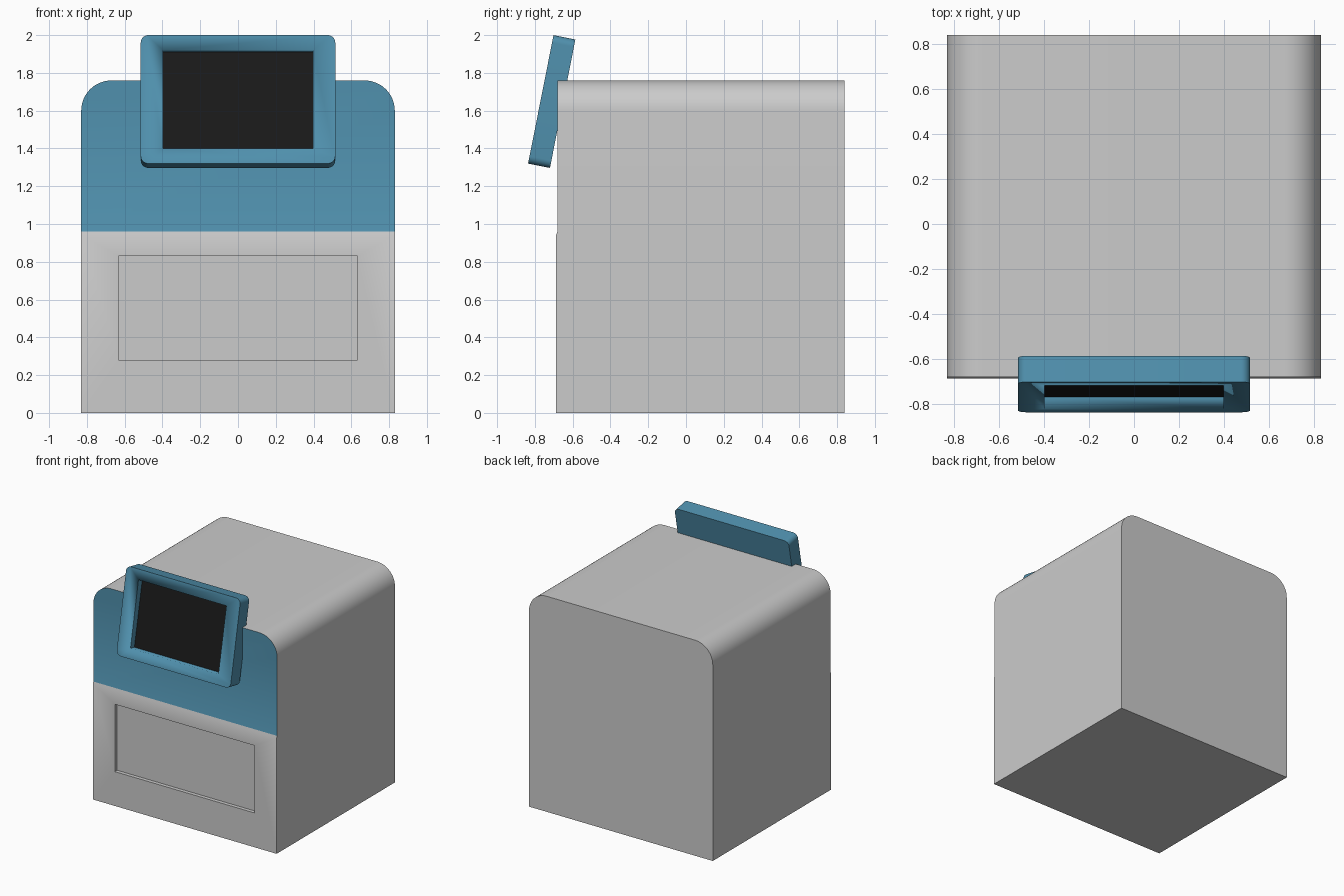
import bpy, bmesh, math

if "Cube" in bpy.data.objects:
    bpy.data.objects.remove(bpy.data.objects["Cube"])

def material(name, rgb):
    m = bpy.data.materials.new(name)
    m.diffuse_color = (*rgb, 1)
    m.use_nodes = True
    m.node_tree.nodes["Principled BSDF"].inputs["Base Color"].default_value = m.diffuse_color
    return m

def rounded(x, z0, z1, r_bottom, r_top, n):
    """Outline in the xz plane, counter-clockwise seen from the front."""
    pts = []
    for sx, z, sz, r, a0 in ((1, z0, 1, r_bottom, -90), (1, z1, -1, r_top, 0),
                             (-1, z1, -1, r_top, 90), (-1, z0, 1, r_bottom, 180)):
        for i in range(n + 1 if r else 1):
            a = math.radians(a0 + 90 * i / n)
            pts.append((sx * (x - r) + r * math.cos(a), z + sz * r + r * math.sin(a)))
    return pts

def prism(pts, y0, y1):
    bm = bmesh.new()
    front = [bm.verts.new((x, y0, z)) for x, z in pts]
    back = [bm.verts.new((x, y1, z)) for x, z in pts]
    bm.faces.new(front)
    bm.faces.new(back[::-1])
    for i in range(len(pts)):
        bm.faces.new((front[i - 1], back[i - 1], back[i], front[i]))
    bmesh.ops.recalc_face_normals(bm, faces=bm.faces)
    return bm

def finish(bm, name, mats=()):
    me = bpy.data.meshes.new(name)
    bm.to_mesh(me)
    bm.free()
    ob = bpy.data.objects.new(name, me)
    bpy.context.collection.objects.link(ob)
    for m in mats:
        me.materials.append(m)
    bpy.ops.object.select_all(action='DESELECT')
    ob.select_set(True)
    bpy.context.view_layer.objects.active = ob
    bpy.ops.object.shade_smooth_by_angle(angle=math.radians(30))
    return ob

blue = material("blue", (0.08, 0.28, 0.42))
black = material("black", (0.01, 0.01, 0.01))
grey = material("grey", (0.8, 0.8, 0.8))

# Cabinet: rounded top, lower front stepped slightly forward with a bevelled lip
Y_TOP, Y_LOW, Y_BACK = -0.68, -0.687, 0.84
bm = prism(rounded(0.83, 0, 1.76, 0, 0.16, 12), Y_TOP, Y_BACK)
for z in (0.945, 0.96):
    bmesh.ops.bisect_plane(bm, geom=bm.verts[:] + bm.edges[:] + bm.faces[:],
                           plane_co=(0, 0, z), plane_no=(0, 0, 1))
for v in bm.verts:
    if v.co.y < 0 and v.co.z < 0.95:
        v.co.y = Y_LOW
bm.normal_update()
fronts = [f for f in bm.faces if all(v.co.y < 0 for v in f.verts)]
for f in fronts:
    if f.calc_center_median().z > 0.97:
        f.material_index = 1

# Recessed front panel
panel = min(fronts, key=lambda f: f.calc_center_median().z)
for x, z0, z1, y in ((0.632, 0.28, 0.83, Y_LOW), (0.632, 0.28, 0.83, Y_LOW + 0.03)):
    bmesh.ops.inset_region(bm, faces=[panel], thickness=0.01)
    mid = panel.calc_center_median().z
    for v, top in [(v, v.co.z > mid) for v in panel.verts]:
        v.co = (math.copysign(x, v.co.x), y, z1 if top else z0)
bm.normal_update()
finish(bm, "cabinet", (grey, blue))

# Tilted screen: housing, cutter for the opening, black display on its floor
DEPTH = 0.055
housing = finish(prism(rounded(0.515, 0, 0.693, 0.04, 0.04, 8), 0, 0.118),
                 "screen_housing", (blue,))
cutter = finish(prism(rounded(0.397, 0.082, 0.612, 0, 0, 1), -0.1, DEPTH),
                "screen_cutter", (blue,))
display = finish(prism(rounded(0.397, 0.082, 0.612, 0, 0, 1), DEPTH - 0.003, DEPTH + 0.01),
                 "display", (black,))
for ob in (housing, cutter, display):
    ob.location = (0, -0.836, 1.32)
    ob.rotation_euler.x = math.radians(-11.2)
cutter.hide_render = True
cutter.hide_set(True)
cut = housing.modifiers.new("opening", 'BOOLEAN')
cut.operation = 'DIFFERENCE'
cut.solver = 'EXACT'
cut.object = cutter
